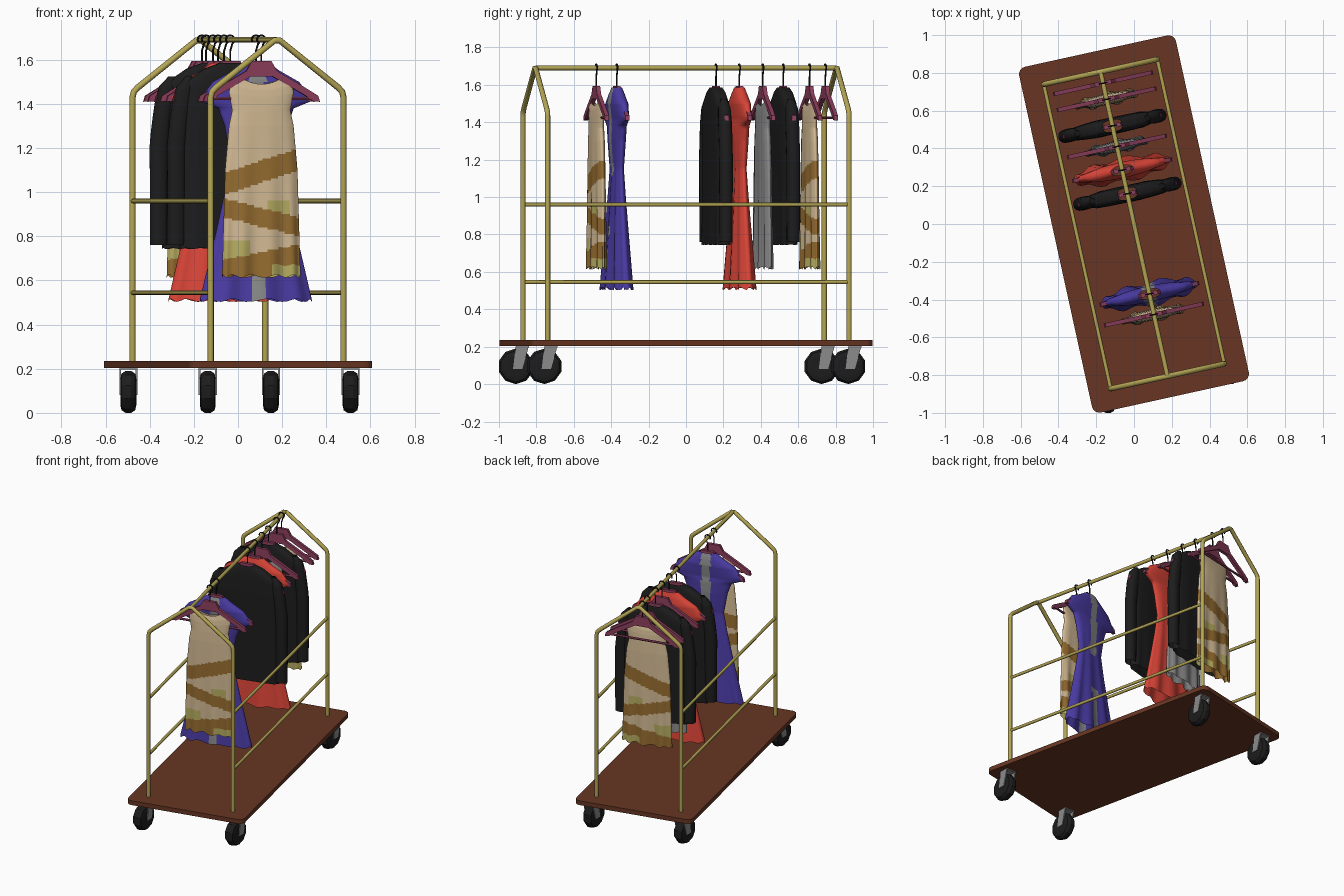
import bpy, bmesh, math, random
from mathutils import Matrix

if "Cube" in bpy.data.objects:
    bpy.data.objects.remove(bpy.data.objects["Cube"])

random.seed(4)
YAW = math.radians(12.4)          # the whole trolley stands turned on the grid
TURN = Matrix.Rotation(YAW, 4, 'Z')
A, B, TOP = 0.308, 0.825, 1.69    # post half spacing, rail height


def material(name, rgb):
    m = bpy.data.materials.new(name)
    m.diffuse_color = (*rgb, 1)
    m.use_nodes = True
    m.node_tree.nodes["Principled BSDF"].inputs["Base Color"].default_value = m.diffuse_color
    return m


GOLD = material("brass", (.46, .38, .09))
WOOD = material("red_brown_wood", (.135, .036, .016))
BLACK = material("black", (.012, .012, .012))
GREY = material("grey", (.26, .26, .26))
RED = material("red", (.72, .06, .04))
BLUE = material("violet_blue", (.07, .045, .38))
BEIGE = material("beige", (.66, .5, .3))
BROWN = material("ochre_brown", (.31, .155, .03))
OLIVE = material("olive_yellow", (.48, .42, .12))
PLUM = material("plum", (.27, .05, .11))


def finish(name, bm, mats, turn=True, smooth=None):
    if turn:
        bm.transform(TURN)
    me = bpy.data.meshes.new(name)
    bm.to_mesh(me)
    bm.free()
    ob = bpy.data.objects.new(name, me)
    bpy.context.collection.objects.link(ob)
    for m in mats:
        me.materials.append(m)
    if smooth:
        bpy.ops.object.select_all(action='DESELECT')
        bpy.context.view_layer.objects.active = ob
        ob.select_set(True)
        bpy.ops.object.shade_smooth_by_angle(angle=math.radians(smooth))
    return ob


def tube(name, pts, r, mat, res=2):
    """Round bar along a path, turned to mesh."""
    cu = bpy.data.curves.new(name, 'CURVE')
    cu.dimensions = '3D'
    cu.bevel_depth, cu.bevel_resolution, cu.use_fill_caps = r, res, True
    sp = cu.splines.new('POLY')
    sp.points.add(len(pts) - 1)
    for p, c in zip(sp.points, pts):
        p.co = (*c, 1)
    tmp = bpy.data.objects.new(name, cu)
    bpy.context.collection.objects.link(tmp)
    dg = bpy.context.evaluated_depsgraph_get()
    me = bpy.data.meshes.new_from_object(tmp.evaluated_get(dg))
    bpy.data.objects.remove(tmp)
    bm = bmesh.new()
    bm.from_mesh(me)
    return finish(name, bm, [mat], smooth=50)


def loft(bm, rings, caps=False):
    rows = [[bm.verts.new(p) for p in ring] for ring in rings]
    n = len(rows[0])
    for lo, hi in zip(rows, rows[1:]):
        for i in range(n):
            bm.faces.new((lo[i], lo[(i + 1) % n], hi[(i + 1) % n], hi[i]))
    if caps:
        bm.faces.new(rows[0][::-1])
        bm.faces.new(rows[-1])
    bmesh.ops.recalc_face_normals(bm, faces=bm.faces)


def plate(bm, outline, axis, lo, hi):
    """Prism from a 2D outline, between lo and hi along an axis (0, 1 or 2)."""
    def place(p, d):
        c = list(p)
        c.insert(axis, d)
        return c
    loft(bm, [[place(p, lo) for p in outline], [place(p, hi) for p in outline]], True)


# platform with rounded corners
bm = bmesh.new()
W, L, R = .425, .937, .04
corner = [(sx * (W - R), sy * (L - R), q) for sx, sy, q in ((1, 1, 0), (-1, 1, 1), (-1, -1, 2), (1, -1, 3))]
plate(bm, [(cx + R * math.cos((q + k / 4) * math.pi / 2), cy + R * math.sin((q + k / 4) * math.pi / 2))
           for cx, cy, q in corner for k in range(5)], 2, .203, .235)
finish("platform", bm, [WOOD])

# end arches, side rails, hanging rail
for y, end in ((-B, "front"), (B, "back")):
    half = [(A, y, .23), (A, y, 1.43), (A - .006, y, 1.455), (A - .025, y, 1.475), (.012, y, TOP - .002)]
    tube(end + "_arch", half + [(-x, yy, z) for x, yy, z in half[::-1]], .0145, GOLD)
tube("hanging_rail", [(0, -B, TOP), (0, B, TOP)], .0125, GOLD)
for x, side in ((-A, "left"), (A, "right")):
    for z, lvl in ((.545, "lower"), (.96, "upper")):
        tube(f"{side}_{lvl}_rail", [(x, -B, z), (x, B, z)], .0105, GOLD)

# casters: faceted tyre, two fork plates and a top plate, trailing along y
for n, (x, y) in enumerate(((-.497, .725), (.149, .868), (-.137, -.91), (.51, -.757))):
    bm = bmesh.new()
    prof = [(-.036, .06), (-.031, .083), (-.013, .095), (.013, .095), (.031, .083), (.036, .06)]
    loft(bm, [[(x + dx, y + r * math.sin(k * math.tau / 10), .095 - r * math.cos(k * math.tau / 10))
               for k in range(10)] for dx, r in prof], True)
    finish(f"caster_wheel_{n}", bm, [BLACK], False)
    bm = bmesh.new()
    for s in (-.037, .037):
        plate(bm, [(y, .204), (y + .07, .204), (y + .035, .08), (y - .015, .08)], 0, x + s - .004, x + s + .004)
    plate(bm, [(x - .041, y), (x + .041, y), (x + .041, y + .07), (x - .041, y + .07)], 2, .197, .204)
    finish(f"caster_fork_{n}", bm, [GREY], False)


def hanger(n, y):
    half = [(.045, 1.595), (.07, 1.55), (.2, 1.475), (.262, 1.437), (.27, 1.41), (.24, 1.412),
            (.2, 1.44), (.05, 1.525)]
    bm = bmesh.new()
    plate(bm, half + [(-x, z) for x, z in half[::-1]], 1, y - .011, y + .011)
    finish(f"hanger_{n}", bm, [PLUM])
    tube(f"hanger_bar_{n}", [(-.23, y, 1.425), (.23, y, 1.425)], .008, PLUM, 1)
    arc = [(.02 * math.cos(math.radians(a)), y, TOP + .001 + .02 * math.sin(math.radians(a)))
           for a in range(-60, 211, 30)]
    tube(f"hanger_hook_{n}", [(0, y, 1.59), (0, y, 1.64)] + arc, .0045, BLACK, 1)


def garment(name, y, prof, mats, paint=None, cx=None, ripple=.0, dip=.0, rows=48, seg=48, power=.9):
    """Cloth shell from (z, half width, half depth) points, top to hem, with folds growing to the hem."""
    top, hem = prof[0][0], prof[-1][0]
    phase = random.random() * 6
    zs = sorted({p[0] for p in prof} | {top + (hem - top) * i / rows for i in range(rows + 1)}, reverse=True)
    rings = []
    for z in zs:
        k = next(i for i in range(1, len(prof)) if z >= prof[i][0] - 1e-6)
        (z0, w0, d0), (z1, w1, d1) = prof[k - 1], prof[k]
        f = (z0 - z) / (z0 - z1)
        w, d = w0 + (w1 - w0) * f, d0 + (d1 - d0) * f
        down = (top - z) / (top - hem)
        c = cx(down) if cx else 0
        ring = []
        for i in range(seg):
            a = math.tau * i / seg
            ca, sa = math.cos(a), math.sin(a)
            u = math.copysign(abs(ca) ** power, ca)
            v = math.copysign(abs(sa) ** power, sa)
            fold = ripple * down ** 2 * math.sin(9 * a + phase)
            drop = dip * max(0, 1 - down * 6) * (1 - u * u)
            wave = .6 * ripple * max(0, down - .85) / .15 * math.sin(11 * a + phase * 2)
            ring.append((c + u * w, y + v * (d + fold), z - drop + wave))
        rings.append(ring)
    bm = bmesh.new()
    loft(bm, rings)
    if paint:
        for fc in bm.faces:
            p = fc.calc_center_median()
            fc.material_index = paint(p.x, p.z)
    return finish(name, bm, mats, smooth=60)


def banded(x, z):
    """Slanted brown bands, brown hem and olive patches on beige."""
    if abs(z - .32 * x - 1.095) < .05 or abs(z + .25 * x - .885) < .042:
        return 1
    if z < .73 + .2 * x:
        return 2 if abs(z - .64) < .03 and x > .04 else 1
    if (x < -.06 and z < .78) or (abs(x - .08) < .05 and abs(z - .935) < .03):
        return 2
    return 0


def panel(x, z):
    """Grey centre strip, hidden around the waist."""
    return 1 if abs(x) < .034 and not .85 < z < 1.12 else 0


SHIFT = [(1.525, .105, .012), (1.49, .145, .02), (1.45, .15, .024), (1.37, .135, .028), (1.3, .15, .03),
         (1.1, .168, .03), (.62, .182, .03)]
GOWN = [(1.585, .06, .025), (1.55, .11, .035), (1.5, .2, .042), (1.43, .255, .035), (1.41, .25, .032),
        (1.38, .175, .036), (1.3, .145, .036), (1.15, .118, .026), (1.0, .145, .034), (.8, .19, .045), (.51, .26, .06)]
COAT = [(1.585, .05, .03), (1.56, .12, .037), (1.5, .21, .043), (1.4, .23, .045), (1.1, .225, .043), (.745, .235, .043)]
SLEEVE = [(1.525, .015, .015), (1.48, .04, .032), (1.4, .045, .036), (1.1, .042, .036), (.76, .04, .034)]


def coat(n, y):
    garment(f"coat_body_{n}", y, COAT, [BLACK], ripple=.004, rows=14, power=.6)
    for s, side in ((-1, "left"), (1, "right")):
        garment(f"coat_{side}_sleeve_{n}", y, SLEEVE, [BLACK], rows=12, seg=16,
                cx=lambda t, s=s: s * (.19 + .06 * min(1, t * 2.5) ** .6))


# clothes along the rail, front to back
SPOTS = (-.491, -.379, .164, .292, .42, .532, .676, .763)
for n, y in enumerate(SPOTS):
    hanger(n, y)
for n in (0, 6):
    garment(f"banded_dress_{n}", SPOTS[n], SHIFT, [BEIGE, BROWN, OLIVE], banded, ripple=.012, dip=.035, rows=90, seg=64)
garment("blue_dress", SPOTS[1], GOWN, [BLUE, GREY], panel, ripple=.012, seg=64)
garment("red_dress", SPOTS[3], GOWN, [RED], ripple=.012)
garment("grey_dress", SPOTS[4], SHIFT, [GREY], ripple=.012, dip=.035)
for n in (2, 5):
    coat(n, SPOTS[n])
